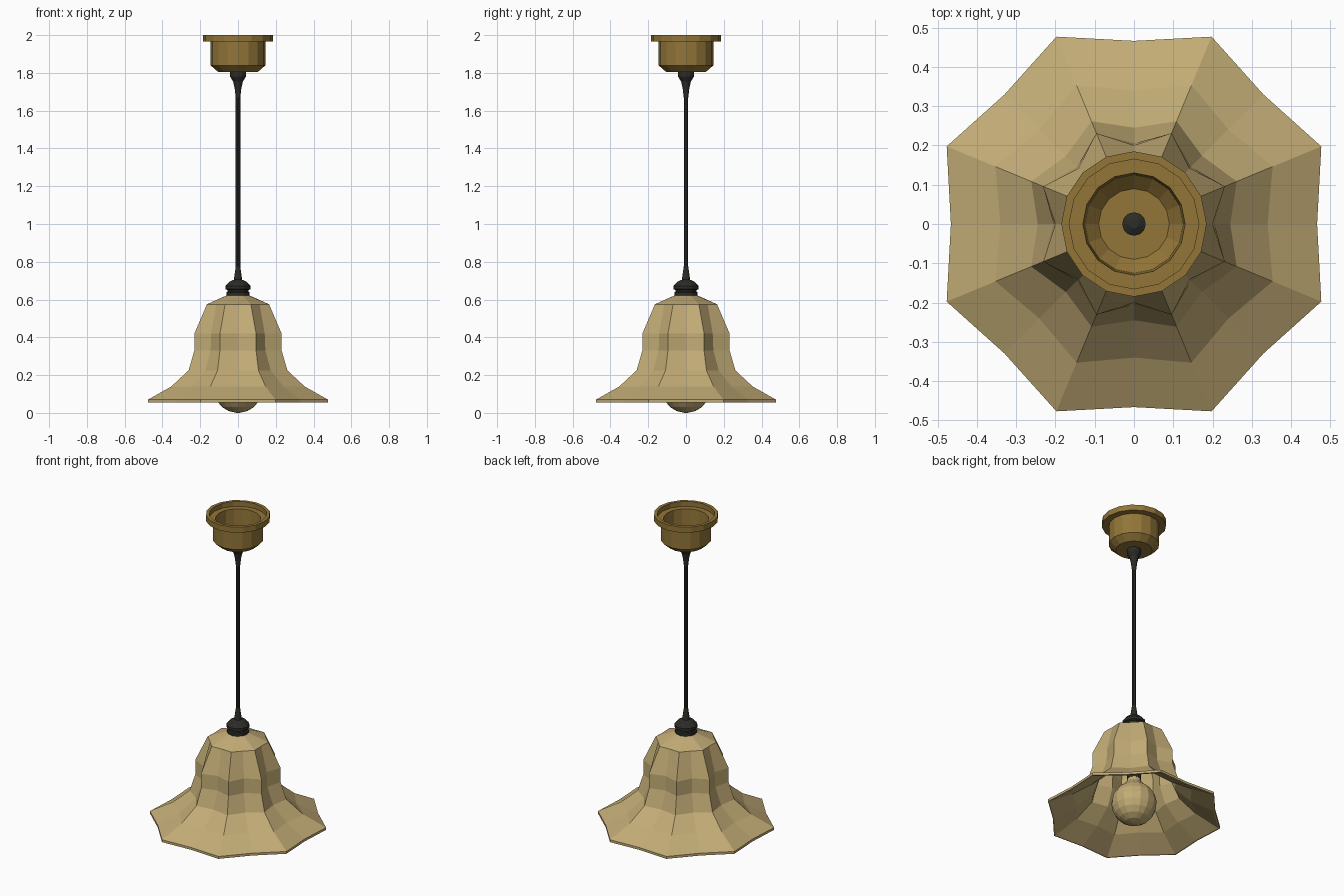
import bpy, bmesh, math

if "Cube" in bpy.data.objects:
    bpy.data.objects.remove(bpy.data.objects["Cube"])


def material(name, rgb):
    m = bpy.data.materials.new(name)
    m.diffuse_color = (*rgb, 1)
    m.use_nodes = True
    m.node_tree.nodes["Principled BSDF"].inputs["Base Color"].default_value = m.diffuse_color
    return m


BRASS = material("brass", (0.29, 0.18, 0.04))
TAN = material("tan_glass", (0.54, 0.41, 0.18))
BLACK = material("black", (0.025, 0.025, 0.02))


def loft(name, rings, sides, mat, closed=False):
    """Revolve rings of (even radius, odd radius, z); caps the ends or closes the loop."""
    bm = bmesh.new()
    loops = []
    for even, odd, z in rings:
        loop = []
        for i in range(sides):
            r = odd if i % 2 else even
            a = 2 * math.pi * i / sides
            loop.append(bm.verts.new((r * math.cos(a), r * math.sin(a), z)))
        loops.append(loop)
    pairs = list(zip(loops, loops[1:]))
    if closed:
        pairs.append((loops[-1], loops[0]))
    else:
        bm.faces.new(loops[0])
        bm.faces.new(loops[-1])
    for a, b in pairs:
        for i in range(sides):
            j = (i + 1) % sides
            bm.faces.new((a[i], a[j], b[j], b[i]))
    bmesh.ops.recalc_face_normals(bm, faces=bm.faces[:])
    me = bpy.data.meshes.new(name)
    bm.to_mesh(me)
    bm.free()
    me.materials.append(mat)
    ob = bpy.data.objects.new(name, me)
    bpy.context.collection.objects.link(ob)
    return ob


def lathe(name, profile, sides, mat):
    return loft(name, [(r, r, z) for r, z in profile], sides, mat)


# Hollow ceiling cup, open at the top
lathe("ceiling_cup", [
    (0.105, 1.805), (0.145, 1.84), (0.145, 1.965), (0.185, 1.965),
    (0.185, 2.0), (0.165, 2.0), (0.165, 1.97), (0.13, 1.97),
    (0.125, 1.855), (0.09, 1.82)], 16, BRASS)

# Cord with its upper grip
lathe("cord", [(0.012, 0.7), (0.012, 1.8)], 10, BLACK)
lathe("cord_grip", [
    (0.012, 1.67), (0.018, 1.72), (0.026, 1.755), (0.042, 1.78),
    (0.042, 1.808), (0.03, 1.815), (0.03, 1.825), (0.012, 1.835)], 12, BLACK)

# Lamp holder above and inside the shade
lathe("lamp_holder", [
    (0.042, 0.29), (0.042, 0.6), (0.062, 0.61), (0.062, 0.638),
    (0.055, 0.642), (0.055, 0.65), (0.066, 0.655), (0.066, 0.672),
    (0.045, 0.695), (0.022, 0.705), (0.017, 0.74), (0.012, 0.775)], 12, BLACK)

# Fluted shade: valleys at even corners, ridges at odd corners
outer = [
    (0.06, 0.06, 0.622), (0.162, 0.178, 0.575), (0.2, 0.25, 0.42),
    (0.205, 0.25, 0.33), (0.245, 0.283, 0.225), (0.34, 0.382, 0.14),
    (0.466, 0.516, 0.07), (0.466, 0.516, 0.055)]
inner = [(v - 0.012, r - 0.012, z - 0.012) for v, r, z in outer[:6]]
inner.append((0.456, 0.505, 0.055))
loft("shade", outer + inner[::-1], 16, TAN, closed=True)

# Bulb: faceted globe running up into a neck
R, CZ = 0.13, 0.13
globe = [(R * math.sin(a), CZ - R * math.cos(a))
         for a in (math.radians(4 + 18 * k) for k in range(9))]
lathe("bulb", globe + [(0.045, 0.265), (0.036, 0.3)], 16, TAN)
